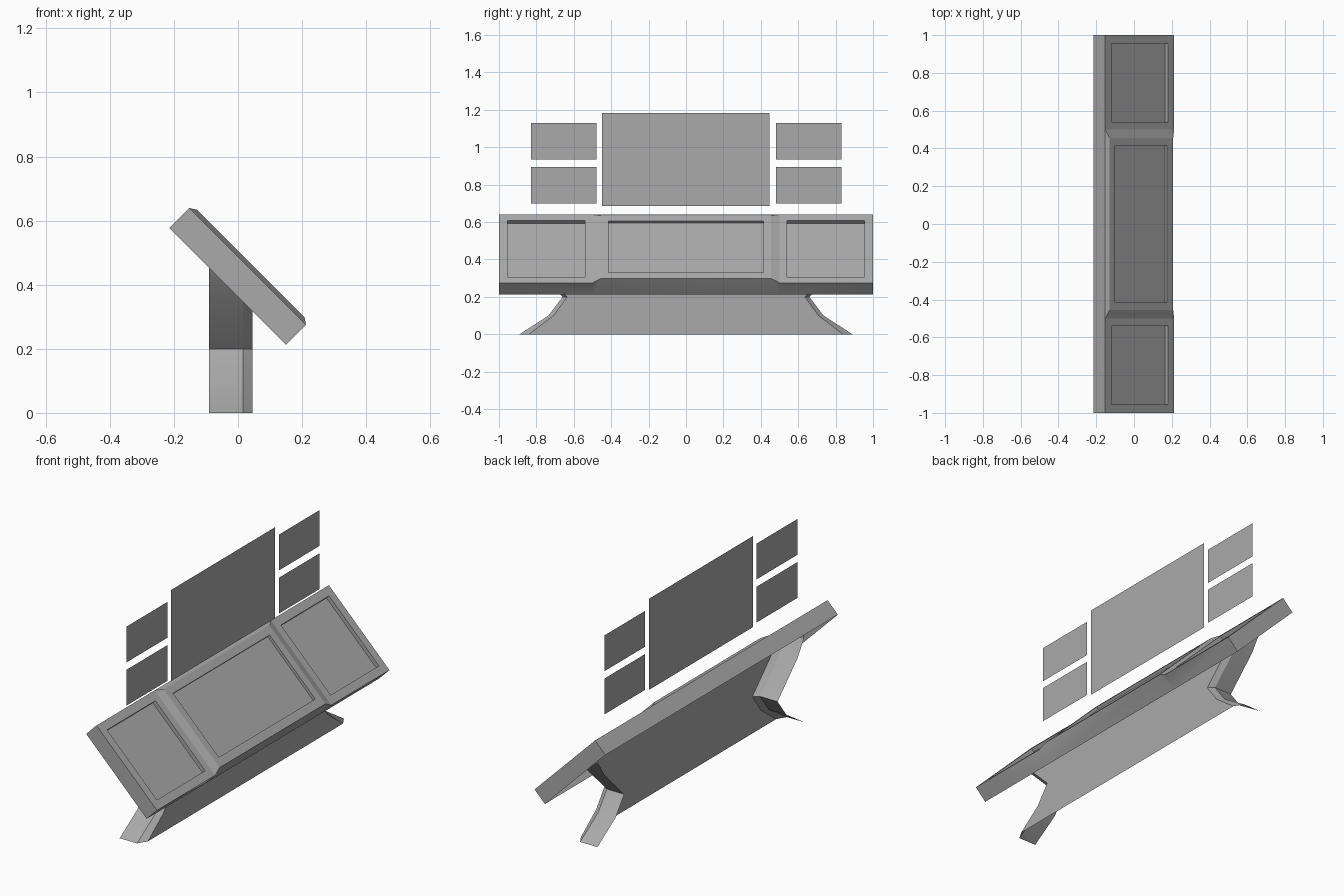
import bpy
import bmesh
from math import radians, sqrt
from mathutils import Vector

cube = bpy.data.objects.get("Cube")
if cube:
    bpy.data.objects.remove(cube, do_unlink=True)

# Single neutral finish
grey = bpy.data.materials.new("neutral grey")
grey.use_nodes = True
grey.diffuse_color = (0.4, 0.4, 0.4, 1)
bsdf = next(n for n in grey.node_tree.nodes if n.type == "BSDF_PRINCIPLED")
bsdf.inputs["Base Color"].default_value = (0.4, 0.4, 0.4, 1)


def finish(bm, name):
    mesh = bpy.data.meshes.new(name)
    bm.to_mesh(mesh)
    bm.free()
    mesh.materials.append(grey)
    obj = bpy.data.objects.new(name, mesh)
    bpy.context.collection.objects.link(obj)
    return obj


def face(bm, points):
    return bm.faces.new([bm.verts.new(p) for p in points])


def slope(y, v, w):
    """Console space: y across, v down the slope, w out of the slope."""
    return Vector((0.03 + (v + w) / sqrt(2), y, 0.457 + (w - v) / sqrt(2)))


def rect(y0, y1, v0, v1, w):
    return [slope(y, v, w) for y, v in ((y0, v0), (y1, v0), (y1, v1), (y0, v1))]


def bridge(bm, a, b, sides=range(4)):
    for i in sides:
        j = (i + 1) % 4
        face(bm, (a[i], a[j], b[j], b[i]))


def tray(bm, outer, y0, y1, v0, v1, w, depth):
    """Flat frame around a sunken display."""
    rim = rect(y0, y1, v0, v1, w)
    floor = rect(y0, y1, v0, v1, w - depth)
    bridge(bm, outer, rim)
    bridge(bm, rim, floor)
    face(bm, floor)


# Sloping console, open underneath: three sunken displays, the middle on a pad
V, T, PAD, PAD_Y, PAD_V = 0.258, -0.088, 0.013, 0.455, 0.238
bm = bmesh.new()
lip = []
for s in (-1, 1):
    lo, hi = sorted((s * 0.5, s * 1.0))
    a, b = sorted((s * 0.54, s * 0.955))
    tray(bm, rect(lo, hi, -V, V, 0), a, b, -0.212, 0.213, 0, 0.022)
    # End cap, then the outer parts of the front lip
    face(bm, [slope(s, v, w) for v, w in ((-V, 0), (V, 0), (V, T), (-V, T))])
    lip.append(face(bm, [slope(s, V, 0), slope(s * 0.5, V, 0),
                         slope(s * 0.5, V, T), slope(s, V, T)]))
    lip.append(face(bm, [slope(s * 0.5, V, 0), slope(s * PAD_Y, PAD_V, PAD),
                         slope(s * 0.5, V, T)]))
# Middle of the lip runs straight up to the pad
lip.append(face(bm, [slope(-0.5, V, T), slope(0.5, V, T),
                     slope(PAD_Y, PAD_V, PAD), slope(-PAD_Y, PAD_V, PAD)]))
face(bm, [slope(y, -V, 0) for y in (-1, -0.5, 0.5, 1)]
     + [slope(y, -V, T) for y in (1, -1)])
pad = rect(-PAD_Y, PAD_Y, -PAD_V, PAD_V, PAD)
bridge(bm, rect(-0.5, 0.5, -V, V, 0), pad, (0, 1, 3))
tray(bm, pad, -0.415, 0.415, -0.197, 0.192, PAD, 0.016)
for f in lip:
    f.smooth = True
bmesh.ops.remove_doubles(bm, verts=bm.verts, dist=0.0001)
bmesh.ops.recalc_face_normals(bm, faces=bm.faces)
finish(bm, "sloping_console")

# Pedestal: open-backed shell with a narrow waist, ending inside the console
levels = [(0, 0.89, 0.84), (0.1, 0.735, 0.708), (0.2, 0.66, 0.635),
          (0.37, 0.83, 0.805), (0.455, 0.885, 0.86), (0.55, 0.885, 0.86)]
bm = bmesh.new()
rows = []
for z, outer, inner in levels:
    half = [(-0.09, outer), (0.015, outer), (0.045, inner)]
    path = [(x, -y) for x, y in half] + half[::-1]
    rows.append([bm.verts.new((x, y, z)) for x, y in path])
for low, high in zip(rows, rows[1:]):
    for i in range(len(low) - 1):
        bm.faces.new((low[i], low[i + 1], high[i + 1], high[i]))
bmesh.ops.bisect_plane(bm, geom=bm.verts[:] + bm.edges[:] + bm.faces[:],
                       plane_co=slope(0, 0, -0.03), plane_no=(1, 0, 1),
                       clear_outer=True)
pedestal = finish(bm, "pedestal")
bpy.ops.object.select_all(action="DESELECT")
pedestal.select_set(True)
bpy.context.view_layer.objects.active = pedestal
bpy.ops.object.shade_smooth_by_angle(angle=radians(30))


# Floating flat screens above the console
def screen(name, y0, y1, z0, z1):
    bm = bmesh.new()
    face(bm, [(-0.09, y, z) for y, z in ((y0, z0), (y1, z0), (y1, z1), (y0, z1))])
    finish(bm, name)


screen("main_screen", -0.45, 0.446, 0.687, 1.183)
for side, y0, y1 in (("near", -0.83, -0.478), ("far", 0.48, 0.832)):
    for row, z0 in (("lower", 0.70), ("upper", 0.935)):
        screen(f"{row}_{side}_screen", y0, y1, z0, z0 + 0.195)
